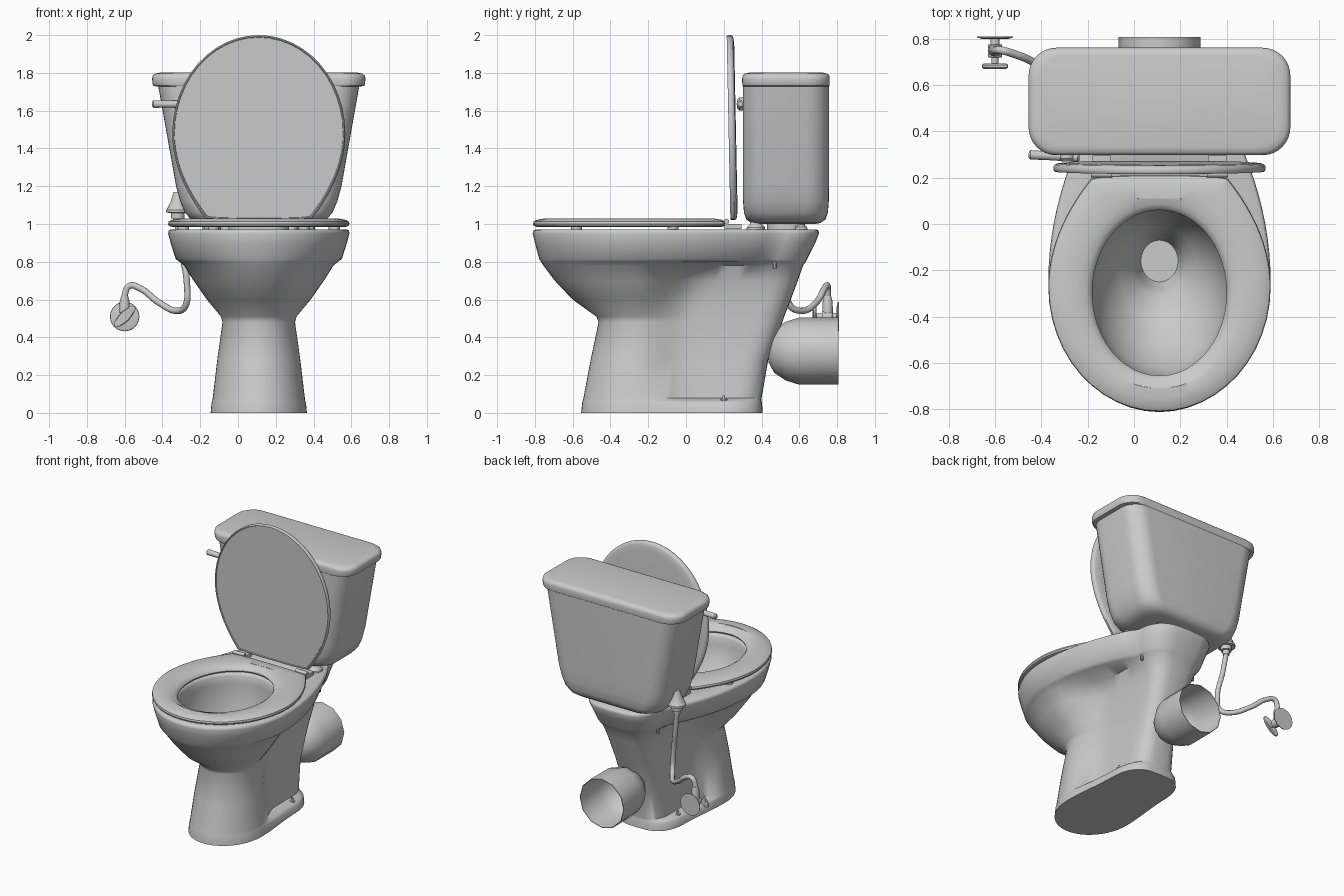
import bpy, bmesh, math
from mathutils import Vector

if "Cube" in bpy.data.objects:
    bpy.data.objects.remove(bpy.data.objects["Cube"])

CX = 0.11                      # centre line of the toilet
NF, NS, NB = 12, 12, 8         # outline points: front arc, side, back corner
N = NF + NS + NB


def smooth(ob, angle=35):
    bpy.ops.object.select_all(action='DESELECT')
    ob.select_set(True)
    bpy.context.view_layer.objects.active = ob
    bpy.ops.object.shade_smooth_by_angle(angle=math.radians(angle))


def loft(name, rings, caps=True, wrap=False, angle=35):
    """Skin a list of equal-length rings of 3D points."""
    bm = bmesh.new()
    vs = [[bm.verts.new(p) for p in r] for r in rings]
    n = len(rings[0])
    pairs = list(zip(vs, vs[1:])) + ([(vs[-1], vs[0])] if wrap else [])
    for a, b in pairs:
        for i in range(n):
            j = (i + 1) % n
            bm.faces.new((a[i], a[j], b[j], b[i]))
    if caps and not wrap:
        bm.faces.new(vs[0][::-1])
        bm.faces.new(vs[-1])
    bmesh.ops.recalc_face_normals(bm, faces=bm.faces)
    me = bpy.data.meshes.new(name)
    bm.to_mesh(me)
    bm.free()
    ob = bpy.data.objects.new(name, me)
    bpy.context.collection.objects.link(ob)
    smooth(ob, angle)
    return ob


def mirrored(half):
    return half + [(-x, y) for x, y in half[-2:0:-1]]


def outline(yf, yb, w, ym, wb, r, ys=None, soft=False):
    """Egg outline: elliptic front, tapering sides, rounded back."""
    half = []
    for i in range(NF):
        t = i / NF * math.pi / 2
        half.append((w * math.sin(t), ym - (ym - yf) * math.cos(t)))
    ye = yb - r
    ys = ye if ys is None else ys
    for i in range(NS):
        y = ym + (ye - ym) * i / NS
        s = min(1, (y - ym) / (ys - ym))
        k = s * s * (3 - 2 * s) if soft else s * s
        half.append((w - (w - wb) * k, y))
    for i in range(NB + 1):
        t = i / NB * math.pi / 2
        half.append((wb * max(0, math.cos(t)) ** 0.6 if i < NB else 0, ye + r * math.sin(t)))
    return mirrored(half)


def oval(yc, a, b):
    half = []
    for i in range(N + 1):
        t = math.pi / 2 * (i / NF if i <= NF else 1 + (i - NF) / (N - NF))
        half.append((a * math.sin(t) if 0 < i < N else 0, yc - b * math.cos(t)))
    return mirrored(half)


def at(pts, z):
    return [(x + CX, y, z) for x, y in pts]


def spin(name, profile, start, axis, seg=20, sx=1.0, caps=True, angle=35):
    """Turned part: (distance, radius) profile along an axis."""
    q = Vector(axis).to_track_quat('Z', 'Y')
    rings = [[Vector(start) + q @ Vector((sx * r * math.cos(2 * math.pi * i / seg),
                                         r * math.sin(2 * math.pi * i / seg), d))
              for i in range(seg)] for d, r in profile]
    return loft(name, rings, caps, angle=angle)


def round_rect(hx, hy, r, z, seg=8):
    out = []
    for q, (sx, sy) in enumerate(((1, 1), (-1, 1), (-1, -1), (1, -1))):
        for i in range(seg + 1):
            t = (q + i / seg) * math.pi / 2
            out.append((CX + sx * (hx - r) + r * math.cos(t),
                        0.529 + sy * (hy - r) + r * math.sin(t), z))
    return out


# Bowl and pedestal: foot, recessed trap sides, flared bowl, rim
levels = [  # z, front, back, half width, widest y, back half width, back radius, taper end
    (0.00, -.555, .405, .255, -.25, .225, .22, .20),
    (0.052, -.55, .403, .250, -.25, .220, .22, .20),
    (0.064, -.547, .400, .246, -.25, .205, .21, .15),
    (0.078, -.543, .400, .244, -.25, .155, .14, .05),
    (0.28, -.505, .435, .220, -.25, .140, .13, .0),
    (0.48, -.463, .510, .192, -.24, .145, .13, .02),
    (0.51, -.475, .520, .200, -.24, .147, .13, .02),
    (0.60, -.600, .555, .275, -.25, .155, .13, .04),
    (0.70, -.695, .592, .345, -.25, .170, .14, .09),
    (0.78, -.755, .620, .395, -.25, .200, .16, .20),
    (0.80, -.768, .635, .420, -.25, .225, .19, .42),
    (0.815, -.777, .642, .440, -.25, .238, .20, .45),
    (0.90, -.800, .685, .467, -.25, .255, .21, .50),
    (0.95, -.812, .704, .480, -.25, .268, .21, .51),
    (0.965, -.808, .702, .477, -.25, .265, .21, .51),
    (0.972, -.795, .690, .465, -.25, .255, .20, .51)]
rings = [at(outline(f, b, w, m, wb, r, ys, z < .79), z) for z, f, b, w, m, wb, r, ys in levels]
rings += [at(oval(yc, a, b), z) for z, yc, a, b in (
    (.972, -.295, .31, .375), (.955, -.295, .297, .362), (.90, -.295, .298, .362),
    (.78, -.28, .28, .34), (.66, -.25, .23, .28), (.56, -.21, .165, .2),
    (.50, -.18, .115, .135), (.42, -.17, .095, .11), (.36, -.16, .08, .09))]
loft("bowl", rings, angle=55)

# Seat ring
def seat_edge(d, z):
    return at(outline(-.81 + d, .21 - d, .48 - d, -.27, .30 - d, .02), z)

loft("seat", [at(oval(-.2975, a, a + .0675), z) for a, z in
              ((.345, 1.027), (.315, 1.019), (.297, 1.008), (.29, .995), (.293, .986))] +
     [seat_edge(d, z) for d, z in ((.02, .985), (.004, .99), (0, 1.0), (.003, 1.012),
                                   (.02, 1.022), (.06, 1.029), (.10, 1.03))], wrap=True)

# Raised lid with a shallow recessed front
def lid_edge(d, t):
    out = []
    for x, y in outline(-.98 + d, -d, .458 - d, -.46, .285 - d, .012):
        out.append((x + CX, .235 + .02 * y + t, 1.02 - y))
    return out

loft("lid", [lid_edge(d, t) for d, t in ((.012, .006), (.010, .001), (.006, 0), (.002, .004), (0, .012),
                                         (0, .022), (.006, .031), (.02, .036), (.06, .039))], angle=40)

# Hinges, seat bumpers, bolts and caps
for side, s in (("left", -1), ("right", 1)):
    x = CX + s * .25
    spin(f"hinge_pin_{side}", [(0, .014), (.09, .014)], (x - .045, .215, 1.014), (1, 0, 0), 12)
    bpy.ops.mesh.primitive_cube_add(size=1, location=(x, .25, .986))
    ob = bpy.context.object
    ob.name = f"hinge_base_{side}"
    ob.scale = (.08, .09, .026)
    spin(f"deck_cap_{side}", [(0, .05), (.012, .048), (.03, .03), (.05, .022), (.058, .012)],
         (CX + s * .25, .37, .97), (0, 0, 1))
    spin(f"rear_cap_{side}", [(0, .035), (.015, .03), (.028, .012)], (CX + s * .17, .61, .97), (0, 0, 1))
    spin(f"floor_bolt_{side}", [(0, .02), (.015, .018), (.016, .008), (.035, .007)],
         (CX + s * .185, .2, .058), (0, 0, 1), 12)
    spin(f"tank_bolt_{side}", [(0, .01), (.05, .01)], (CX + s * .215, .47, .765), (0, 0, 1), 10)
    for place, bx, by in (("front", .24, -.58), ("back", .40, -.07)):
        spin(f"bumper_{place}_{side}", [(0, .03), (.024, .03)], (CX + s * bx, by, .966), (0, 0, 1), 14)

# Tank, gasket and tank cover
loft("tank", [round_rect(hx, hy, r, z) for z, hx, hy, r in (
    (1.0, .28, .155, .10), (1.006, .32, .185, .11), (1.025, .36, .21, .12), (1.06, .39, .222, .12),
    (1.12, .416, .227, .12), (1.2, .438, .228, .12), (1.735, .533, .228, .12))])
loft("tank_gasket", [round_rect(.16, .1, .09, z) for z in (.965, 1.01)])
loft("tank_cover", [round_rect(hx, hy, .12, z) for z, hx, hy in (
    (1.728, .54, .225), (1.732, .558, .23), (1.74, .562, .231), (1.77, .565, .232), (1.786, .561, .229),
    (1.796, .548, .218), (1.801, .525, .198))], angle=50)

# Flush lever
spin("lever_boss", [(0, .034), (.025, .034), (.038, .022)], (-.29, .307, 1.635), (0, -1, 0))
spin("lever_arm", [(0, .013), (.008, .021), (.14, .019), (.212, .02), (.22, .012)],
     (-.235, .288, 1.635), (-1, .05, 0), 16)

# Waste pipe: faceted, open at the back
spin("waste_pipe", [(0, .06), (.03, .115), (.09, .155), (.16, .177), (.37, .177),
                    (.37, .173), (.16, .173), (.09, .151), (.04, .115)],
     (CX, .437, .327), (0, 1, 0), 12)

# Water supply: tank fitting, hose, stop valve
spin("tank_fitting", [(0, .02), (.05, .036), (.09, .055), (.095, .06), (.11, .06), (.111, .036), (.14, .036),
                      (.141, .024), (.17, .022)], (-.32, .56, 1.17), (0, 0, -1))
cu = bpy.data.curves.new("supply_hose", 'CURVE')
cu.dimensions = '3D'
cu.bevel_depth = .017
cu.bevel_resolution = 3
cu.resolution_u = 8
path = [(-.32, .56, 1.01), (-.30, .55, .87), (-.27, .53, .68), (-.277, .55, .57), (-.32, .61, .54),
        (-.42, .69, .585), (-.52, .735, .66), (-.575, .75, .672), (-.598, .75, .63), (-.6, .75, .55)]
sp = cu.splines.new('BEZIER')
sp.bezier_points.add(len(path) - 1)
for bp, p in zip(sp.bezier_points, path):
    bp.co = p
    bp.handle_left_type = bp.handle_right_type = 'AUTO'
cu.use_fill_caps = True
hose = bpy.data.objects.new("supply_hose", cu)
bpy.context.collection.objects.link(hose)
bpy.ops.object.select_all(action='DESELECT')
hose.select_set(True)
bpy.context.view_layer.objects.active = hose
bpy.ops.object.convert(target='MESH')
smooth(bpy.context.object, 50)

V = (-.6, 0, .51)
spin("valve_flange", [(0, .078), (.006, .076), (.012, .05)], (V[0], .81, V[2]), (0, -1, 0), 24)
spin("valve_body", [(0, .02), (.03, .02), (.031, .03), (.085, .03), (.086, .015), (.13, .015)],
     (V[0], .805, V[2]), (0, -1, 0), 16)
spin("valve_nut", [(0, .028), (.06, .026), (.09, .018)], (V[0], .75, V[2] + .02), (0, 0, 1), 12)
handle = spin("valve_handle", [(0, .024), (.005, .028), (.017, .028), (.022, .024)],
              (0, 0, 0), (0, -1, 0), 24, sx=2.7)
handle.rotation_euler = (0, math.radians(-45), 0)
handle.location = (V[0], .692, V[2])
